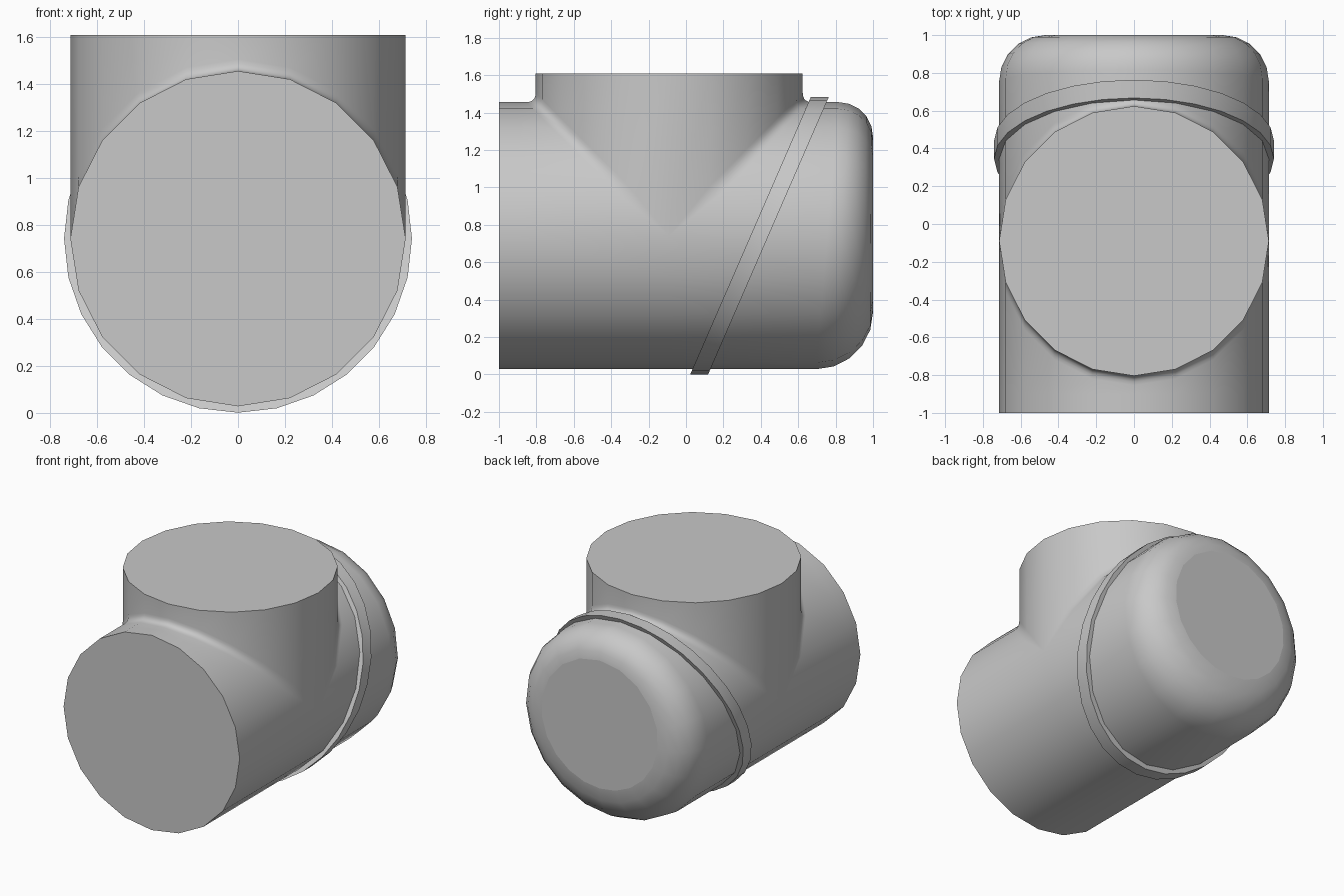
import bpy, bmesh
from math import sin, cos, pi

cube = bpy.data.objects.get("Cube")
if cube:
    bpy.data.objects.remove(cube, do_unlink=True)

R, ZC, YC, TOP = 0.714, 0.742, -0.09, 1.61   # pipe radius, run axis, branch axis, branch rim
SIDES, STEPS = 20, 5

grey = bpy.data.materials.new("pipe grey")
grey.use_nodes = True
grey.diffuse_color = (0.58, 0.58, 0.58, 1)
grey.node_tree.nodes["Principled BSDF"].inputs["Base Color"].default_value = (0.58, 0.58, 0.58, 1)


def skin(bm, columns):
    """Join neighbouring columns of points with quads."""
    grid = [[bm.verts.new(p) for p in col] for col in columns]
    for a, b in zip(grid, grid[1:]):
        for i in range(len(a) - 1):
            bm.faces.new((a[i], a[i + 1], b[i + 1], b[i]))


def finish(bm, name):
    """Weld, cap the open ends and shade the part."""
    bmesh.ops.remove_doubles(bm, verts=bm.verts, dist=0.0005)
    bmesh.ops.dissolve_degenerate(bm, edges=bm.edges, dist=0.0005)
    bmesh.ops.holes_fill(bm, edges=[e for e in bm.edges if e.is_boundary], sides=0)
    bmesh.ops.recalc_face_normals(bm, faces=bm.faces)
    mesh = bpy.data.meshes.new(name)
    bm.to_mesh(mesh)
    bm.free()
    mesh.materials.append(grey)
    obj = bpy.data.objects.new(name, mesh)
    bpy.context.collection.objects.link(obj)
    bpy.ops.object.select_all(action="DESELECT")
    obj.select_set(True)
    bpy.context.view_layer.objects.active = obj
    bpy.ops.object.shade_smooth_by_angle(angle=0.7)
    for poly in mesh.polygons:
        if len(poly.vertices) > 8:
            poly.use_smooth = False
    return obj


def rounded_end(t):
    """Rounded closed end of the run, softer towards the bottom."""
    r = 0.245 - 0.06 * cos(t)
    pts = []
    for i in range(STEPS + 1):
        a = i / STEPS * pi / 2
        rad = R - r * (1 - cos(a))
        pts.append((rad * sin(t), 1 - r + r * sin(a), ZC + rad * cos(t)))
    return pts


def saddle(t, side):
    """Small concave blend from the run up into the branch."""
    x, h = R * sin(t), R * cos(t)
    d = 0.05 if h > 0.01 else 0
    pts = []
    for i in range(STEPS + 1):
        u = i / STEPS
        pts.append((x, YC + side * (h + d * (1 - u) ** 2), ZC + h + d * u ** 2))
    return pts + [(x, YC + side * h, TOP)]


# Tee body: lower half of the run, then the front and back upper halves
body = bmesh.new()
step = 2 * pi / SIDES
quarter = SIDES // 4
lower, front, back = [], [], []
for k in range(quarter, 3 * quarter + 1):
    t = k * step
    x, z = R * sin(t), ZC + R * cos(t)
    lower.append([(x, y, z) for y in (-1, -0.9, YC)] + rounded_end(t))
for k in range(-quarter, quarter + 1):
    t = k * step
    x, z = R * sin(t), ZC + R * cos(t)
    front.append([(x, -1, z), (x, -0.9, z)] + saddle(t, -1))
    back.append(saddle(t, 1)[::-1] + rounded_end(t))
for columns in (lower, front, back):
    skin(body, columns)
finish(body, "tee_pipe_body")

# Slanted band wrapped around the closed end
band = bmesh.new()
loops = []
for k in range(29):
    t = k * 2 * pi / 28
    loop = []
    for rad, off in ((0.70, -0.048), (0.741, -0.048), (0.741, 0.048), (0.70, 0.048), (0.70, -0.048)):
        dz = rad * cos(t)
        loop.append((rad * sin(t), 0.393 + 0.435 * dz + off, ZC + dz))
    loops.append(loop)
skin(band, loops)
finish(band, "slanted_band")
